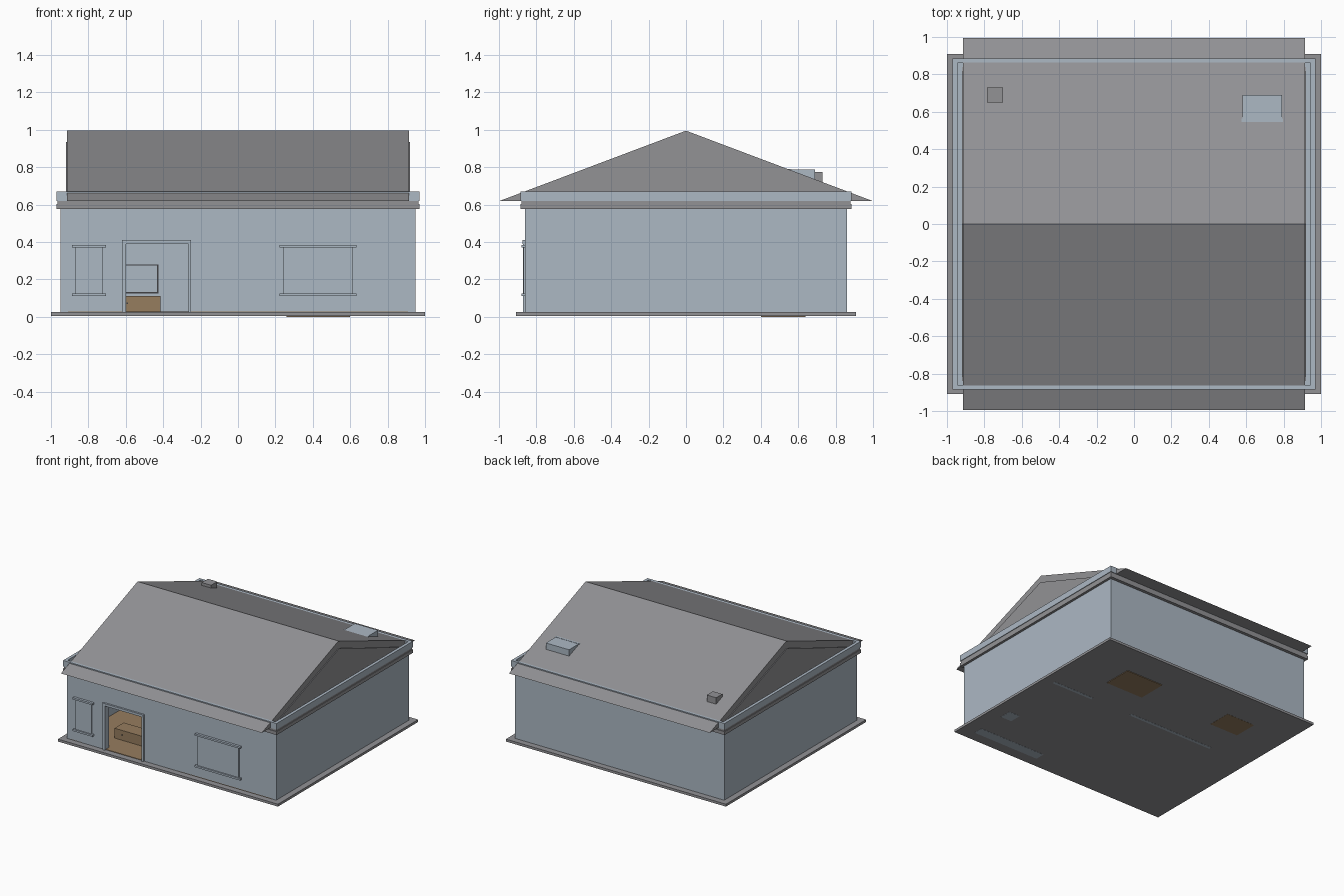
import bpy, bmesh

if "Cube" in bpy.data.objects:
    bpy.data.objects.remove(bpy.data.objects["Cube"])


def material(name, rgb):
    m = bpy.data.materials.new(name)
    m.diffuse_color = (*rgb, 1)
    m.use_nodes = True
    m.node_tree.nodes["Principled BSDF"].inputs["Base Color"].default_value = m.diffuse_color
    return m


BLUE = material("pale_blue_grey", (0.413, 0.479, 0.552))
GREY = material("mid_grey", (0.287, 0.287, 0.300))
BROWN = material("wood_brown", (0.305, 0.205, 0.114))
DARK = material("dark_grey", (0.05, 0.05, 0.055))


def finish(name, bm, mat):
    bmesh.ops.recalc_face_normals(bm, faces=bm.faces)
    me = bpy.data.meshes.new(name)
    bm.to_mesh(me)
    bm.free()
    me.materials.append(mat)
    ob = bpy.data.objects.new(name, me)
    bpy.context.collection.objects.link(ob)
    return ob


def box(name, x, y, z, mat):
    """Box from (min, max) pairs."""
    bm = bmesh.new()
    bmesh.ops.create_cube(bm, size=1)
    for v in bm.verts:
        v.co = [a + (b - a) * (c + 0.5) for c, (a, b) in zip(v.co, (x, y, z))]
    return finish(name, bm, mat)


def gable(name, x, y, z, mat):
    """Triangular prism running along x, with its ridge over y = 0."""
    bm = bmesh.new()
    f = bm.faces.new([bm.verts.new((x[0], *p)) for p in ((-y, z[0]), (y, z[0]), (0, z[1]))])
    r = bmesh.ops.extrude_face_region(bm, geom=[f])
    moved = [g for g in r["geom"] if isinstance(g, bmesh.types.BMVert)]
    bmesh.ops.translate(bm, verts=moved, vec=(x[1] - x[0], 0, 0))
    return finish(name, bm, mat)


def ring(name, outer, inner, z, mat):
    """Rectangular frame lying flat around the house."""
    bm = bmesh.new()
    loops = []
    for (hx, hy), h in ((outer, z[0]), (outer, z[1]), (inner, z[1]), (inner, z[0])):
        loops.append([bm.verts.new((sx * hx, sy * hy, h))
                      for sx, sy in ((-1, -1), (1, -1), (1, 1), (-1, 1))])
    for k in range(4):
        a, b = loops[k], loops[(k + 1) % 4]
        for i in range(4):
            j = (i + 1) % 4
            bm.faces.new((a[i], a[j], b[j], b[i]))
    return finish(name, bm, mat)


# Foundation and floor
box("base_slab", (-1, 1), (-0.91, 0.91), (0.005, 0.025), GREY)
box("wood_floor", (-0.91, 0.91), (-0.86, 0.82), (0.024, 0.029), BROWN)

# Outer walls with the doorway cut through
walls = ring("outer_walls", (0.95, 0.86), (0.91, 0.82), (0.025, 0.60), BLUE)
cutter = box("doorway_cutter", (-0.60, -0.265), (-0.95, -0.75), (0.0, 0.39), BLUE)
cutter.hide_render = True
cutter.hide_viewport = True
cut = walls.modifiers.new("doorway", "BOOLEAN")
cut.operation = "DIFFERENCE"
cut.solver = "EXACT"
cut.object = cutter

# Door frame
for side, x in (("left", (-0.62, -0.60)), ("right", (-0.265, -0.25))):
    box(f"door_jamb_{side}", x, (-0.872, -0.82), (0.025, 0.39), BLUE)
box("door_lintel", (-0.62, -0.25), (-0.875, -0.82), (0.39, 0.41), BLUE)

# Front windows: raised panel with head and sill
for side, x0, x1 in (("left", -0.87, -0.725), ("right", 0.24, 0.615)):
    box(f"window_panel_{side}", (x0, x1), (-0.869, -0.855), (0.125, 0.37), BLUE)
    for part, z in (("sill", (0.11, 0.125)), ("head", (0.37, 0.385))):
        box(f"window_{part}_{side}", (x0 - 0.017, x1 + 0.019), (-0.88, -0.855), z, BLUE)

# Cornice, ceiling and parapet
ring("cornice_lower", (0.97, 0.885), (0.91, 0.82), (0.575, 0.603), GREY)
ring("cornice_upper", (0.965, 0.88), (0.91, 0.82), (0.603, 0.62), GREY)
box("ceiling", (-0.96, 0.96), (-0.875, 0.875), (0.615, 0.625), BLUE)
ring("parapet", (0.97, 0.885), (0.945, 0.862), (0.62, 0.67), BLUE)

# Roof with gable ends
gable("roof", (-0.913, 0.913), 0.995, (0.62, 0.995), GREY)
gable("gable_panels", (-0.92, 0.92), 0.84, (0.625, 0.935), GREY)

# Skylight and chimney on the back slope
box("skylight", (0.58, 0.79), (0.55, 0.69), (0.70, 0.787), BLUE)
box("skylight_trim", (0.575, 0.797), (0.545, 0.565), (0.74, 0.789), BLUE)
box("chimney", (-0.785, -0.70), (0.65, 0.73), (0.68, 0.773), GREY)

# Inner partition walls
box("partition_left", (-0.63, 0.155), (0.13, 0.155), (0.004, 0.615), BLUE)
box("partition_right", (0.53, 0.91), (0.13, 0.155), (0.004, 0.615), BLUE)

# Furniture seen through the doorway
box("cabinet", (-0.66, -0.415), (-0.66, -0.54), (0.025, 0.11), BROWN)
box("cabinet_knob", (-0.597, -0.589), (-0.664, -0.658), (0.068, 0.076), DARK)
box("picture_frame", (-0.61, -0.425), (0.122, 0.132), (0.125, 0.28), DARK)
box("picture", (-0.603, -0.432), (0.119, 0.124), (0.132, 0.273), BLUE)

# Furniture in the hidden rooms, feet just showing under the slab
box("bed_platform", (0.26, 0.60), (0.40, 0.64), (0.0, 0.10), BROWN)
box("second_bed", (-0.66, -0.40), (0.42, 0.62), (0.004, 0.10), BROWN)
box("counter", (0.27, 0.88), (-0.82, -0.74), (0.004, 0.14), BLUE)
box("side_block", (0.78, 0.88), (-0.51, -0.41), (0.004, 0.14), BLUE)
